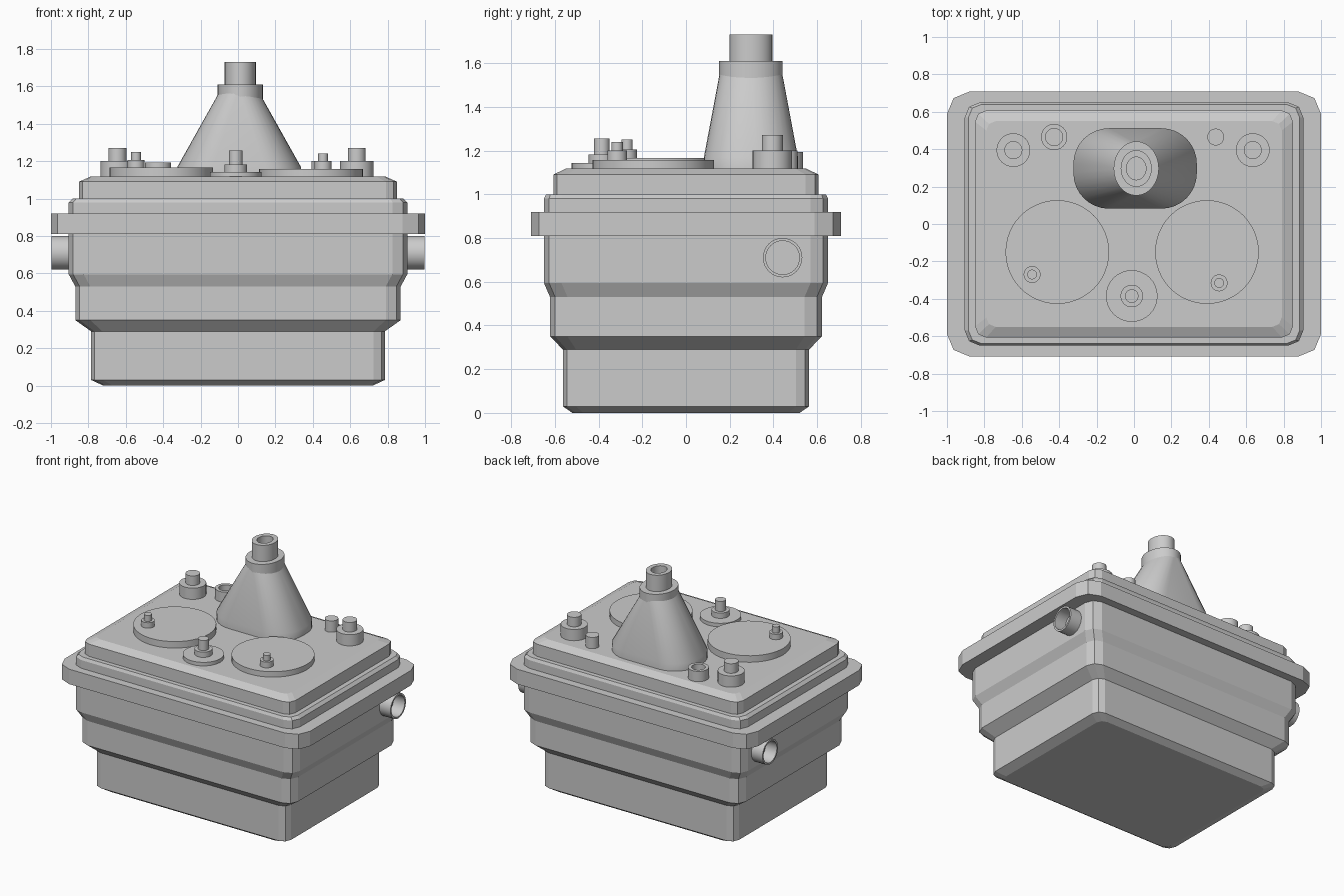
import bpy, bmesh, math
from mathutils import Matrix

if "Cube" in bpy.data.objects:
    bpy.data.objects.remove(bpy.data.objects["Cube"])


def ring(hx, hy, rx, ry, n):
    """Rounded rectangle outline, n segments per corner (an ellipse when r equals h)."""
    pts = []
    for k, (sx, sy) in enumerate([(1, 1), (-1, 1), (-1, -1), (1, -1)]):
        for i in range(n + 1):
            a = math.pi / 2 * (k + i / n)
            pts.append((sx * (hx - rx) + rx * math.cos(a),
                        sy * (hy - ry) + ry * math.sin(a)))
    return pts


def loft(name, sections, n, loc=(0, 0, 0), turn_y=0, smooth=True):
    """Skin sections (hx, hy, rx, ry, z) into a closed solid."""
    bm = bmesh.new()
    rows = [[bm.verts.new((x, y, z)) for x, y in ring(hx, hy, rx, ry, n)]
            for hx, hy, rx, ry, z in sections]
    c = len(rows[0])
    for a, b in zip(rows, rows[1:]):
        for i in range(c):
            j = (i + 1) % c
            bm.faces.new((a[i], a[j], b[j], b[i]))
    bm.faces.new(rows[0][::-1])
    bm.faces.new(rows[-1])
    bmesh.ops.remove_doubles(bm, verts=bm.verts, dist=1e-5)
    bmesh.ops.recalc_face_normals(bm, faces=bm.faces)
    bmesh.ops.rotate(bm, verts=bm.verts, matrix=Matrix.Rotation(turn_y, 3, 'Y'))
    me = bpy.data.meshes.new(name)
    bm.to_mesh(me)
    bm.free()
    ob = bpy.data.objects.new(name, me)
    ob.location = loc
    bpy.context.collection.objects.link(ob)
    if smooth:
        bpy.ops.object.select_all(action='DESELECT')
        ob.select_set(True)
        bpy.context.view_layer.objects.active = ob
        bpy.ops.object.shade_smooth_by_angle(angle=math.radians(30))
    return ob


def turned(name, x, y, profile, n=8):
    """Round part from (radius, z) pairs."""
    return loft(name, [(r, r, r, r, z) for r, z in profile], n, (x, y, 0))


def knob(name, x, y, *steps):
    """Stack of cylinders given as (radius, top z), standing on the lid."""
    prof, z = [], 1.10
    for r, top in steps:
        prof += [(r, z), (r, top)]
        z = top
    return turned(name, x, y, prof)


# Stepped tank, flange and lid
body = [(0.72, 0.52, 0.05, 0.00), (0.785, 0.563, 0.06, 0.03),
        (0.785, 0.563, 0.06, 0.29), (0.87, 0.622, 0.08, 0.35),
        (0.87, 0.622, 0.08, 0.53), (0.905, 0.65, 0.08, 0.595),
        (0.905, 0.65, 0.08, 0.81), (1.0, 0.708, 0.12, 0.81),
        (1.0, 0.708, 0.12, 0.92), (0.905, 0.65, 0.08, 0.92),
        (0.905, 0.65, 0.08, 0.98), (0.885, 0.64, 0.07, 1.0),
        (0.85, 0.607, 0.06, 1.0), (0.85, 0.607, 0.06, 1.09),
        (0.79, 0.55, 0.05, 1.117)]
loft("housing", [(a, b, r, r, z) for a, b, r, z in body], 2, smooth=False)

# Inspection covers with their small posts
turned("cover_left", -0.41, -0.15, [(0.277, 1.10), (0.277, 1.165)], 12)
turned("cover_right", 0.39, -0.15, [(0.277, 1.10), (0.277, 1.157)], 12)
knob("cover_post_left", -0.545, -0.27, (0.045, 1.205), (0.026, 1.25))
knob("cover_post_right", 0.455, -0.315, (0.045, 1.20), (0.026, 1.24))

# Lid fittings
knob("front_fitting", -0.012, -0.385, (0.138, 1.143), (0.06, 1.182), (0.036, 1.256))
for side, x in (("left", -0.645), ("right", 0.635)):
    knob("rear_knob_" + side, x, 0.395, (0.09, 1.20), (0.048, 1.27))
knob("rear_post", 0.437, 0.465, (0.045, 1.20))
turned("rear_socket", -0.427, 0.465,
       [(0.07, 1.10), (0.07, 1.193), (0.046, 1.193), (0.046, 1.13)])

# Funnel, collar and outlet
cx, cy = 0.006, 0.297
loft("funnel", [(0.33, 0.215, 0.19, 0.19, 1.10), (0.33, 0.215, 0.19, 0.19, 1.17),
                (0.10, 0.138, 0.10, 0.138, 1.58)], 8, (cx, cy, 0))
loft("collar", [(a, b, a, b, z) for a, b, z in
                [(0.121, 0.145, 1.48), (0.121, 0.145, 1.61)]], 8, (cx + .006, cy, 0))
loft("outlet", [(a, b, a, b, z) for a, b, z in
                [(0.083, 0.098, 1.59), (0.083, 0.098, 1.73),
                 (0.052, 0.061, 1.73), (0.052, 0.061, 1.63)]], 8, (cx + .006, cy, 0))

# Side pipe stubs
for side, s in (("left", -1), ("right", 1)):
    loft("side_pipe_" + side, [(r, r, r, r, z) for r, z in
         [(0.09, 0.88), (0.09, 0.996), (0.077, 0.996), (0.077, 0.90)]],
         8, (0, 0.442, 0.71), s * math.pi / 2)
